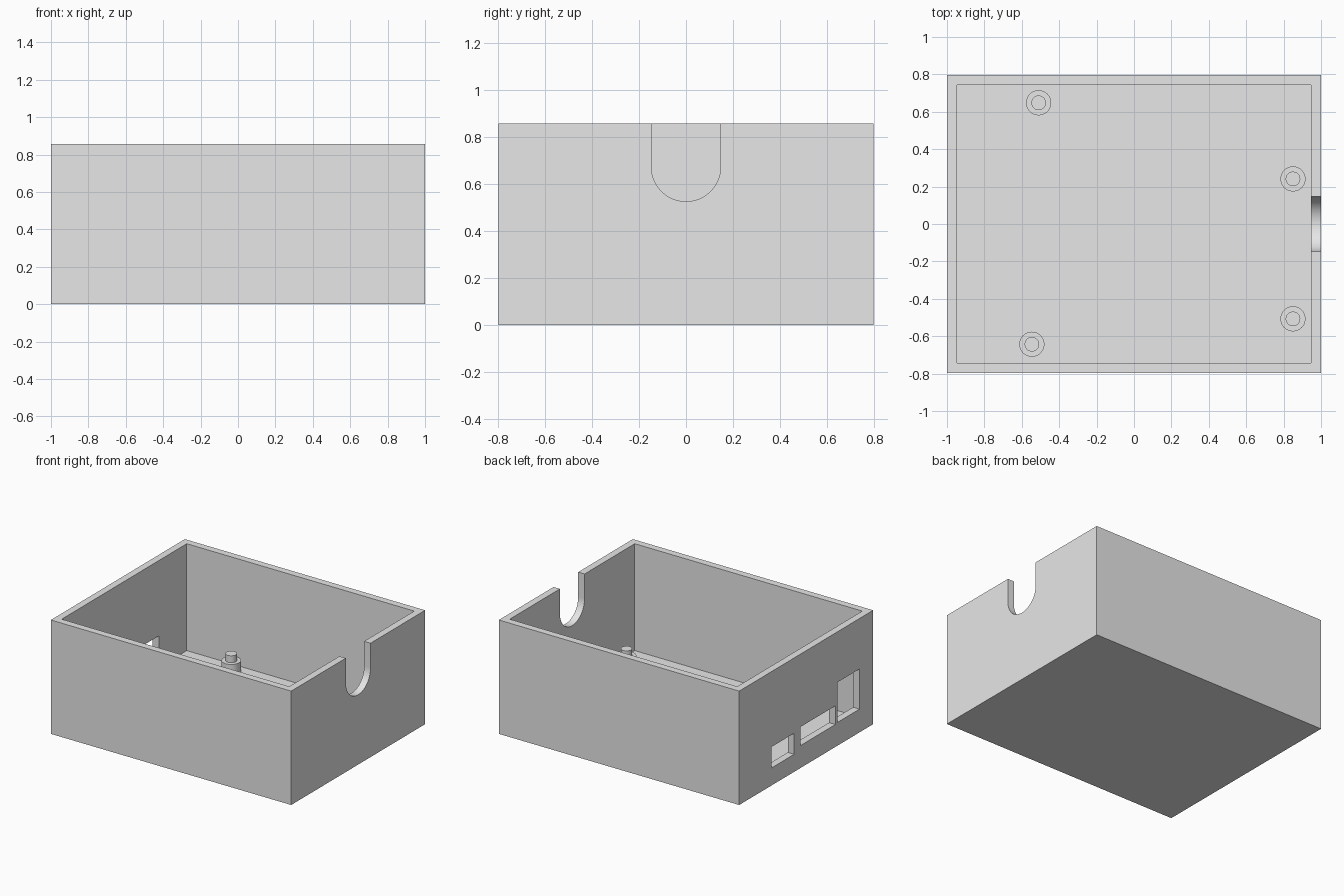
import bpy
import bmesh
import math

if "Cube" in bpy.data.objects:
    bpy.data.objects.remove(bpy.data.objects["Cube"])

HX, HY, H = 1.0, 0.796, 0.857   # half length, half depth, height
WALL = 0.053                    # wall and floor thickness

grey = bpy.data.materials.new("light_grey")
grey.diffuse_color = (0.8, 0.8, 0.8, 1)
grey.use_nodes = True
grey.node_tree.nodes["Principled BSDF"].inputs["Base Color"].default_value = grey.diffuse_color


def extrude_profile(name, points, offset):
    """Solid made by extruding a closed planar outline."""
    bm = bmesh.new()
    face = bm.faces.new([bm.verts.new(p) for p in points])
    new = bmesh.ops.extrude_face_region(bm, geom=[face])["geom"]
    bmesh.ops.translate(bm, vec=offset,
                        verts=[v for v in new if isinstance(v, bmesh.types.BMVert)])
    bmesh.ops.recalc_face_normals(bm, faces=bm.faces)
    mesh = bpy.data.meshes.new(name)
    bm.to_mesh(mesh)
    bm.free()
    mesh.materials.append(grey)
    obj = bpy.data.objects.new(name, mesh)
    bpy.context.collection.objects.link(obj)
    return obj


def block(name, x0, x1, y0, y1, z0, z1):
    base = [(x0, y0, z0), (x1, y0, z0), (x1, y1, z0), (x0, y1, z0)]
    return extrude_profile(name, base, (0, 0, z1 - z0))


def activate(obj):
    bpy.ops.object.select_all(action="DESELECT")
    obj.select_set(True)
    bpy.context.view_layer.objects.active = obj


def cut(target, cutter):
    mod = target.modifiers.new("cut", "BOOLEAN")
    mod.operation, mod.solver, mod.object = "DIFFERENCE", "EXACT", cutter
    activate(target)
    bpy.ops.object.modifier_apply(modifier=mod.name)
    bpy.data.objects.remove(cutter)


# Open-topped case
case = block("case", -HX, HX, -HY, HY, 0, H)
cut(case, block("cavity", -HX + WALL, HX - WALL, -HY + WALL, HY - WALL, WALL, H + 0.2))

# Port openings in the left wall: y0, y1, z0, z1
for y0, y1, z0, z1 in [(0.143, 0.412, 0.132, 0.29),
                       (-0.347, 0.065, 0.169, 0.309),
                       (-0.634, -0.371, 0.175, 0.477)]:
    cut(case, block("port", -HX - 0.1, -HX + WALL + 0.03, y0, y1, z0, z1))

# Round-bottomed cable notch in the right wall
R, ZC, N = 0.147, 0.672, 32
x = HX - WALL - 0.03
outline = [(x, R, H + 0.2), (x, -R, H + 0.2)]
outline += [(x, -R * math.cos(math.pi * i / N), ZC - R * math.sin(math.pi * i / N))
            for i in range(N + 1)]
cut(case, extrude_profile("notch", outline, (0.2, 0, 0)))
activate(case)
bpy.ops.object.shade_smooth_by_angle(angle=math.radians(30))


# Board supports: a wide standoff with a thin locating pin on top
def cylinder(name, px, py, radius, z0, z1):
    bpy.ops.mesh.primitive_cylinder_add(vertices=48, radius=radius, depth=z1 - z0,
                                        location=(px, py, (z0 + z1) / 2))
    obj = bpy.context.object
    obj.name = name
    obj.data.materials.append(grey)
    bpy.ops.object.shade_smooth_by_angle(angle=math.radians(30))


for px, py in [(-0.51, 0.648), (-0.546, -0.643), (0.85, 0.241), (0.85, -0.507)]:
    cylinder("standoff", px, py, 0.067, WALL - 0.01, 0.133)
    cylinder("locating_pin", px, py, 0.039, 0.125, 0.185)
